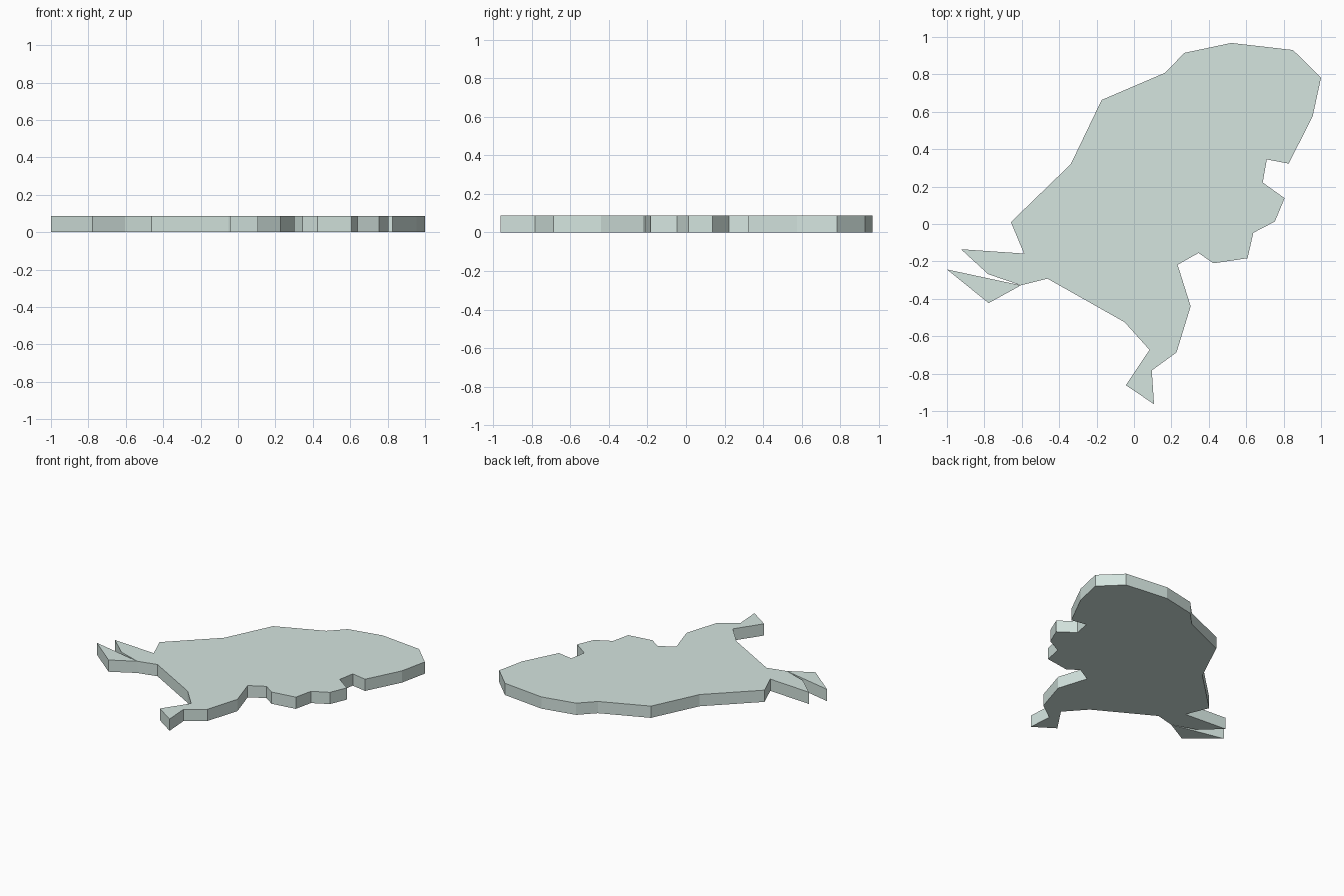
import bpy, bmesh

if "Cube" in bpy.data.objects:
    bpy.data.objects.remove(bpy.data.objects["Cube"])

THICKNESS = 0.088

mat = bpy.data.materials.new("pale_green")
mat.diffuse_color = (0.66, 0.78, 0.74, 1)
mat.use_nodes = True
mat.node_tree.nodes["Principled BSDF"].inputs["Base Color"].default_value = mat.diffuse_color


def plate(name, outline):
    """Extrude a flat outline upward from z = 0."""
    bm = bmesh.new()
    face = bm.faces.new([bm.verts.new((x, y, 0)) for x, y in outline])
    top = bmesh.ops.extrude_face_region(bm, geom=[face])["geom"]
    bmesh.ops.translate(bm, vec=(0, 0, THICKNESS),
                        verts=[v for v in top if isinstance(v, bmesh.types.BMVert)])
    bmesh.ops.recalc_face_normals(bm, faces=bm.faces)
    # Concave caps are split into triangles
    bmesh.ops.triangulate(bm, faces=[f for f in bm.faces if len(f.verts) > 4])
    mesh = bpy.data.meshes.new(name)
    bm.to_mesh(mesh)
    bm.free()
    mesh.materials.append(mat)
    obj = bpy.data.objects.new(name, mesh)
    bpy.context.collection.objects.link(obj)
    return obj


# Outline sections, clockwise from the upper edge
upper_end = [(0.27, 0.915), (0.52, 0.968), (0.85, 0.93), (1.0, 0.783),
             (0.955, 0.575), (0.827, 0.323)]
notched_side = [(0.71, 0.345), (0.688, 0.222), (0.805, 0.138), (0.753, 0.013),
                (0.638, -0.047), (0.607, -0.183), (0.425, -0.21),
                (0.345, -0.155), (0.233, -0.218)]
lower_limb = [(0.303, -0.44), (0.227, -0.687), (0.095, -0.783),
              (0.107, -0.963), (-0.044, -0.862), (0.083, -0.673),
              (-0.05, -0.525)]
left_prong = [(-0.463, -0.292), (-0.605, -0.328), (-0.78, -0.268),
              (-0.925, -0.135), (-0.588, -0.158)]
long_side = [(-0.658, 0.01), (-0.338, 0.32), (-0.173, 0.663), (0.165, 0.808)]

plate("body_plate", upper_end + notched_side + lower_limb + left_prong + long_side)

# Second prong, joined to the body at its tip
plate("pointed_prong", [(-0.605, -0.328), (-0.777, -0.423), (-1.0, -0.243)])
